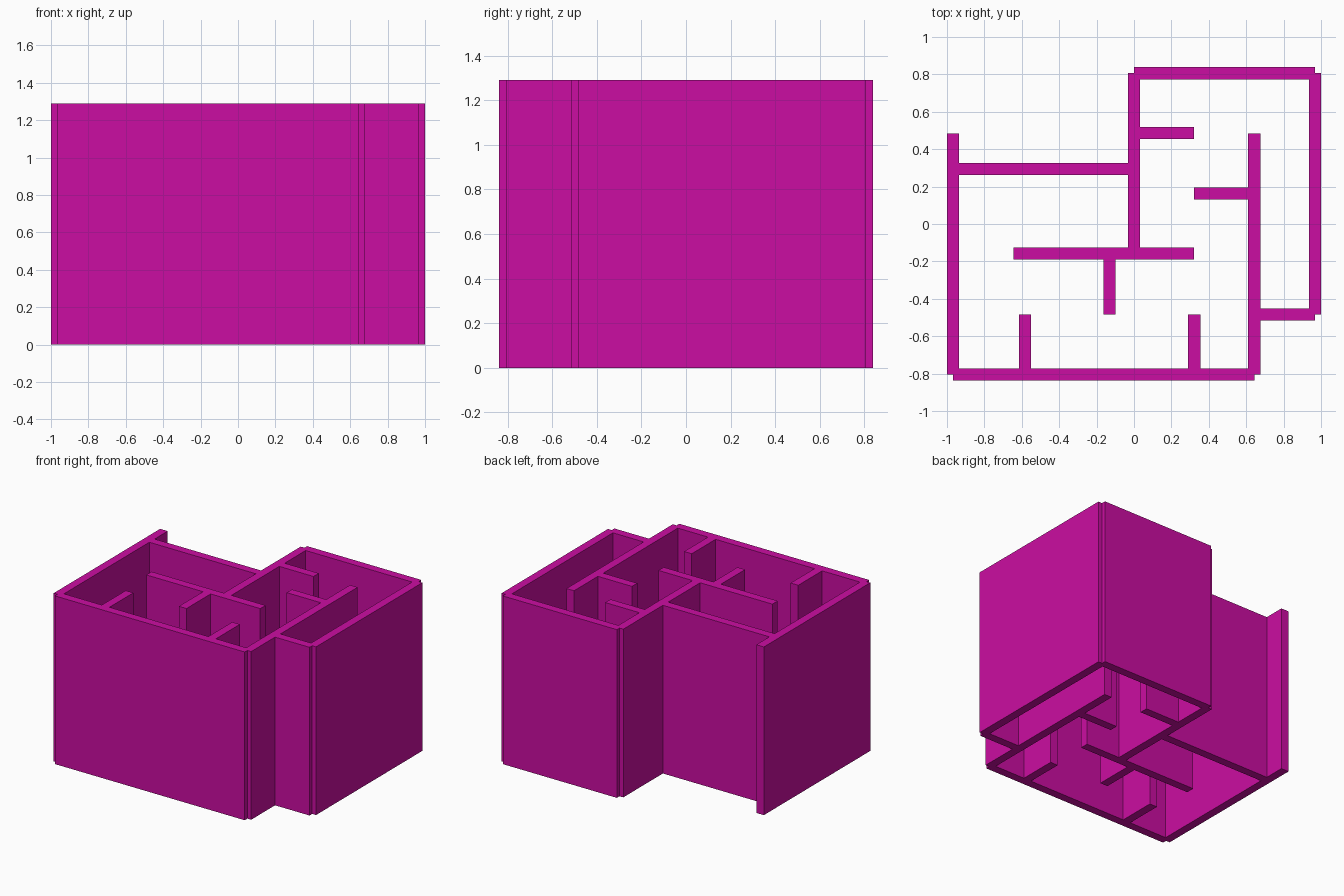
import bpy
import bmesh
from mathutils import Matrix, Vector

if "Cube" in bpy.data.objects:
    bpy.data.objects.remove(bpy.data.objects["Cube"])

HEIGHT = 1.29
THICK = 0.0645

paint = bpy.data.materials.new("magenta_paint")
paint.diffuse_color = (0.6, 0.004, 0.36, 1)
paint.use_nodes = True
paint.node_tree.nodes["Principled BSDF"].inputs["Base Color"].default_value = paint.diffuse_color


def wall(name, start, end):
    """Upright wall along the centre line from start to end (axis aligned)."""
    a, b = Vector(start), Vector(end)
    mid, span = (a + b) / 2, b - a
    size = (max(abs(span.x), THICK), max(abs(span.y), THICK), HEIGHT)
    bm = bmesh.new()
    bmesh.ops.create_cube(bm, size=1, matrix=Matrix.Diagonal((*size, 1)))
    mesh = bpy.data.meshes.new(name)
    bm.to_mesh(mesh)
    bm.free()
    mesh.materials.append(paint)
    obj = bpy.data.objects.new(name, mesh)
    obj.location = (mid.x, mid.y, HEIGHT / 2)
    bpy.context.collection.objects.link(obj)


# Outer walls
wall("left_wall", (-0.968, -0.805), (-0.968, 0.485))
wall("front_wall", (-0.968, -0.805), (0.643, -0.805))
wall("right_wall", (0.968, -0.483), (0.968, 0.806))
wall("right_front_wall", (0.643, -0.483), (0.968, -0.483))
wall("back_wall", (0.0, 0.806), (0.968, 0.806))
wall("left_back_wall", (-0.968, 0.294), (0.0, 0.294))

# Long inner walls
wall("centre_wall", (0.0, -0.158), (0.0, 0.806))
wall("corridor_wall", (0.643, -0.805), (0.643, 0.485))
wall("cross_wall", (-0.645, -0.158), (0.322, -0.158))

# Short partitions
wall("back_partition", (0.0, 0.487), (0.322, 0.487))
wall("corridor_partition", (0.322, 0.163), (0.643, 0.163))
wall("middle_partition", (-0.131, -0.483), (-0.131, -0.158))
for side, x in (("left", -0.582), ("right", 0.322)):
    wall(f"front_{side}_partition", (x, -0.805), (x, -0.483))
